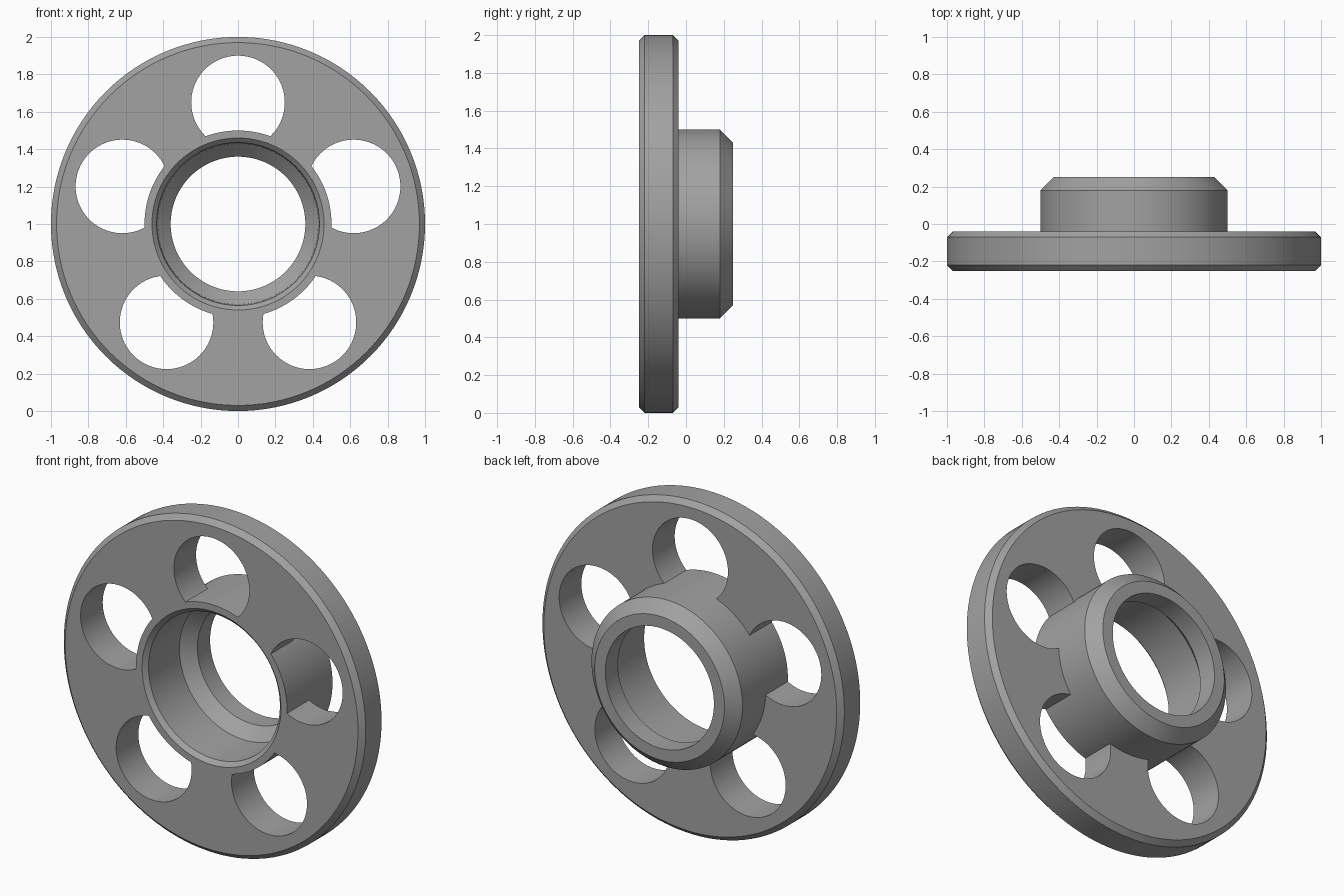
import bpy, bmesh, math

if "Cube" in bpy.data.objects:
    bpy.data.objects.remove(bpy.data.objects["Cube"])

SEG = 128
CZ = 1.0  # height of the wheel axis

metal = bpy.data.materials.new("grey metal")
metal.diffuse_color = (0.36, 0.36, 0.36, 1)
metal.use_nodes = True
metal.node_tree.nodes["Principled BSDF"].inputs["Base Color"].default_value = metal.diffuse_color


def lathe(name, profile, cx=0.0, cz=CZ, seg=SEG):
    """Closed solid turned about the y axis from (radius, y) points."""
    bm = bmesh.new()
    rings = []
    for r, y in profile:
        rings.append([bm.verts.new((cx + r * math.cos(2 * math.pi * i / seg), y,
                                    cz + r * math.sin(2 * math.pi * i / seg)))
                      for i in range(seg)])
    for a, b in zip(rings, rings[1:]):
        for i in range(seg):
            j = (i + 1) % seg
            bm.faces.new((a[i], a[j], b[j], b[i]))
    bm.faces.new(rings[0])
    bm.faces.new(rings[-1])
    bmesh.ops.recalc_face_normals(bm, faces=bm.faces)
    mesh = bpy.data.meshes.new(name)
    bm.to_mesh(mesh)
    bm.free()
    mesh.materials.append(metal)
    obj = bpy.data.objects.new(name, mesh)
    bpy.context.collection.objects.link(obj)
    return obj


def combine(target, tool, operation):
    """Apply a boolean and discard the tool."""
    bpy.context.view_layer.objects.active = target
    mod = target.modifiers.new("combine", 'BOOLEAN')
    mod.operation = operation
    mod.solver = 'EXACT'
    mod.object = tool
    bpy.ops.object.modifier_apply(modifier=mod.name)
    bpy.data.objects.remove(tool)


# Chamfered disc
flange = lathe("flanged_hub", [(0.97, -0.25), (1.0, -0.22), (1.0, -0.07), (0.97, -0.04)])

# Five round holes in the disc
for k in range(5):
    a = math.radians(90 + 72 * k)
    hole = lathe("hole_cutter", [(0.25, -0.4), (0.25, 0.1)],
                 0.65 * math.cos(a), CZ + 0.65 * math.sin(a), 96)
    combine(flange, hole, 'DIFFERENCE')

# Central hub, standing through the holes
hub = lathe("hub", [(0.5, -0.25), (0.5, 0.18), (0.43, 0.25)])
combine(flange, hub, 'UNION')

# Stepped bore with a chamfered mouth
bore = lathe("bore_cutter", [(0.49, -0.28), (0.46, -0.25), (0.435, -0.225), (0.43, 0.06),
                             (0.36, 0.13), (0.36, 0.35)])
combine(flange, bore, 'DIFFERENCE')

bpy.ops.object.select_all(action='DESELECT')
flange.select_set(True)
bpy.context.view_layer.objects.active = flange
bpy.ops.object.shade_smooth_by_angle(angle=math.radians(25))
